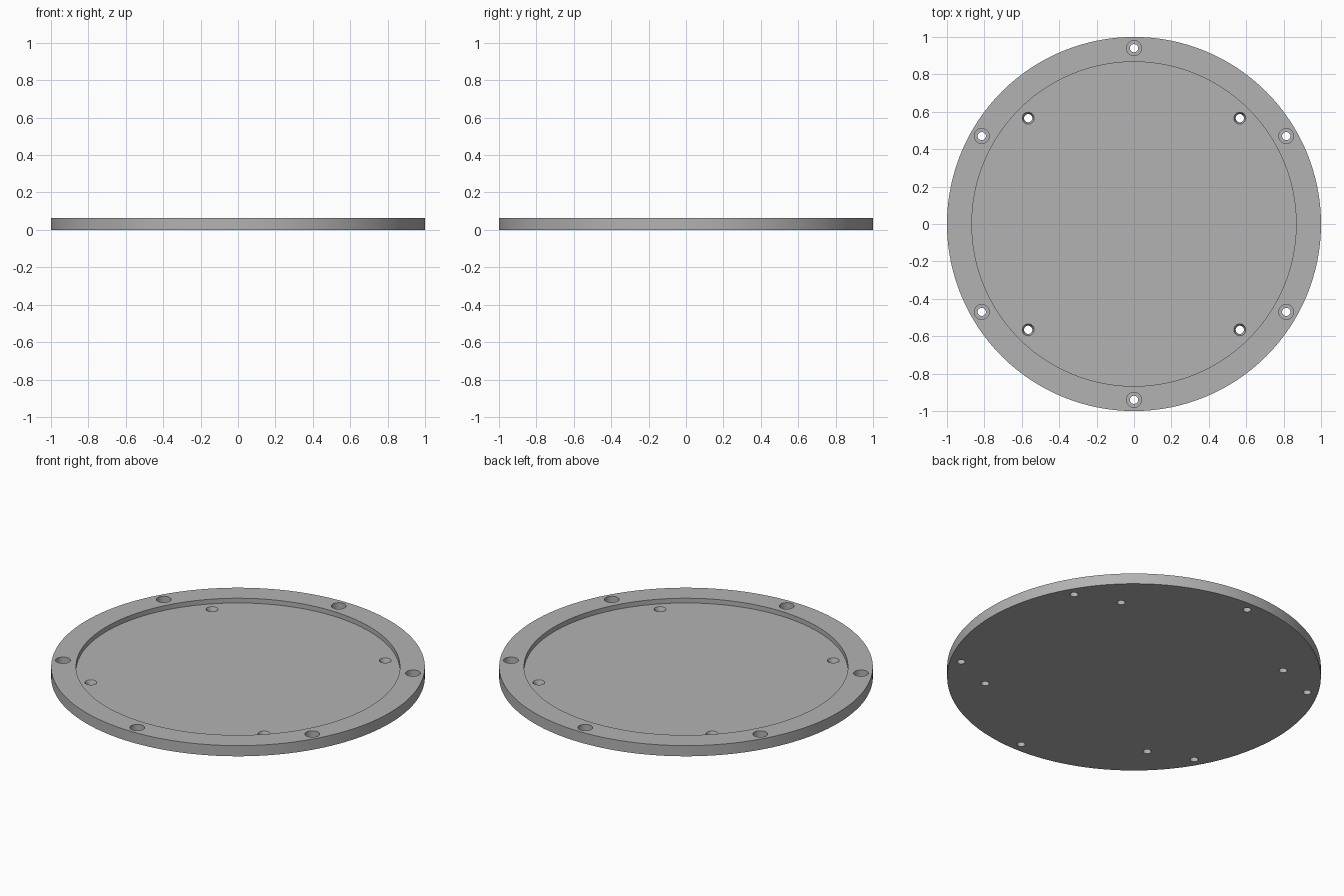
import bpy, bmesh, math

cube = bpy.data.objects.get("Cube")
if cube:
    bpy.data.objects.remove(cube, do_unlink=True)

HEIGHT, FLOOR = 0.063, 0.035      # rim top and recess floor
BORE = 0.022

grey = bpy.data.materials.new("plain grey")
grey.use_nodes = True
colour = (0.45, 0.45, 0.45, 1)
grey.diffuse_color = colour
grey.node_tree.nodes["Principled BSDF"].inputs["Base Color"].default_value = colour


def lathe(bm, profile, segments, cx=0, cy=0):
    """Closed solid from (radius, z) rings, listed from bottom to top."""
    rings = []
    for r, z in profile:
        rings.append([bm.verts.new((cx + r * math.cos(math.tau * i / segments),
                                    cy + r * math.sin(math.tau * i / segments), z))
                      for i in range(segments)])
    for low, high in zip(rings, rings[1:]):
        for i in range(segments):
            j = (i + 1) % segments
            bm.faces.new((low[i], low[j], high[j], high[i]))
    bm.faces.new(rings[0][::-1])
    bm.faces.new(rings[-1])


def to_object(bm, name):
    bmesh.ops.recalc_face_normals(bm, faces=bm.faces)
    mesh = bpy.data.meshes.new(name)
    bm.to_mesh(mesh)
    bm.free()
    mesh.materials.append(grey)
    obj = bpy.data.objects.new(name, mesh)
    bpy.context.collection.objects.link(obj)
    return obj


# Round plate with a raised rim around a shallow recess
bm = bmesh.new()
lathe(bm, [(1, 0), (1, HEIGHT), (0.867, HEIGHT), (0.867, FLOOR)], 128)
plate = to_object(bm, "round_cover_plate")

# Screw holes: six counterbored in the rim, four tapered in the recess
bm = bmesh.new()
for k in range(6):
    a = math.radians(30 + 60 * k)
    lathe(bm, [(BORE, -0.02), (BORE, 0.025), (0.04, 0.025), (0.04, 0.1)],
          32, 0.94 * math.cos(a), 0.94 * math.sin(a))
for k in range(4):
    a = math.radians(45 + 90 * k)
    lathe(bm, [(BORE, -0.02), (BORE, 0.012), (0.032, FLOOR), (0.032, 0.1)],
          32, 0.8 * math.cos(a), 0.8 * math.sin(a))
cutter = to_object(bm, "hole_cutter")
cutter.hide_render = True

bpy.context.view_layer.objects.active = plate
plate.select_set(True)
cut = plate.modifiers.new("holes", "BOOLEAN")
cut.operation = "DIFFERENCE"
cut.solver = "EXACT"
cut.object = cutter
bpy.ops.object.modifier_apply(modifier=cut.name)
bpy.data.objects.remove(cutter, do_unlink=True)

# Smooth round walls with crisp edges
bpy.ops.object.shade_smooth_by_angle(angle=math.radians(30))
